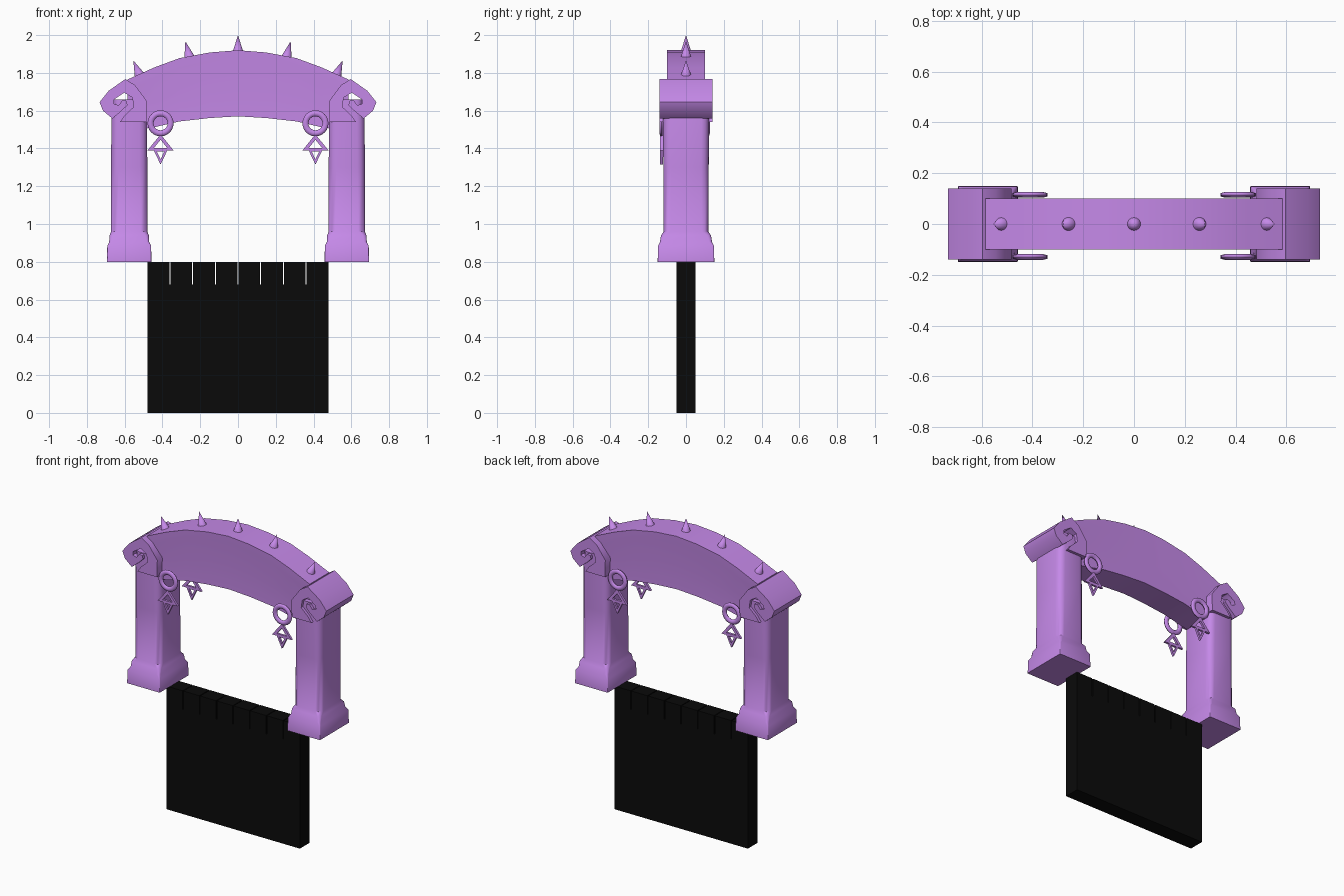
import bpy, bmesh, math
from mathutils import Vector

if "Cube" in bpy.data.objects:
    bpy.data.objects.remove(bpy.data.objects["Cube"])


def material(name, col):
    m = bpy.data.materials.new(name)
    m.diffuse_color = col
    m.use_nodes = True
    m.node_tree.nodes["Principled BSDF"].inputs["Base Color"].default_value = m.diffuse_color
    return m


PURPLE = material("purple", (0.56, 0.25, 0.81, 1))
BLACK = material("black", (0.003, 0.003, 0.003, 1))


def finish(name, bm, mat, smooth=None):
    bmesh.ops.recalc_face_normals(bm, faces=bm.faces)
    me = bpy.data.meshes.new(name)
    bm.to_mesh(me)
    bm.free()
    ob = bpy.data.objects.new(name, me)
    bpy.context.collection.objects.link(ob)
    me.materials.append(mat)
    if smooth:
        bpy.ops.object.select_all(action='DESELECT')
        ob.select_set(True)
        bpy.context.view_layer.objects.active = ob
        bpy.ops.object.shade_smooth_by_angle(angle=math.radians(smooth))
    return ob


def loft(bm, rings, closed=False):
    """Skin a list of equal-length point rings; cap the ends or join them."""
    vs = [[bm.verts.new(p) for p in r] for r in rings]
    n = len(vs[0])
    for i in range(len(vs) if closed else len(vs) - 1):
        a, b = vs[i], vs[(i + 1) % len(vs)]
        for k in range(n):
            bm.faces.new((a[k], a[(k + 1) % n], b[(k + 1) % n], b[k]))
    if not closed:
        bm.faces.new(vs[0])
        bm.faces.new(vs[-1])


def extrude_xz(bm, pts, y0, y1):
    loft(bm, [[(x, y, z) for x, z in pts] for y in (y0, y1)])


# Gate panel with narrow slits along the top
bm = bmesh.new()
pts = [(-0.48, 0), (0.48, 0), (0.48, 0.8)]
for i in range(3, -4, -1):
    x = i * 0.12
    pts += [(x + 0.003, 0.8), (x + 0.003, 0.68), (x - 0.003, 0.68), (x - 0.003, 0.8)]
pts.append((-0.48, 0.8))
extrude_xz(bm, pts, -0.05, 0.05)
finish("gate_panel", bm, BLACK)


def rounded_rect(cx, z, hx, hy, r):
    out = []
    for q, (sx, sy) in enumerate(((1, 1), (-1, 1), (-1, -1), (1, -1))):
        for k in range(4):
            a = (q + k / 3) * math.pi / 2
            out.append((cx + sx * (hx - r) + r * math.cos(a),
                        sy * (hy - r) + r * math.sin(a), z))
    return out


PILLAR = [(0.80, .118, .150, .004), (0.885, .116, .148, .006), (0.905, .106, .138, .015),
          (0.94, .104, .132, .02), (0.96, .096, .118, .035), (1.30, .096, .120, .04),
          (1.55, .094, .122, .04), (1.66, .080, .122, .03)]
SCROLL = [(.485, 1.54), (.482, 1.65), (.545, 1.735), (.597, 1.767), (.685, 1.705), (.733, 1.645),
          (.715, 1.60), (.665, 1.558), (.615, 1.60), (.585, 1.63), (.59, 1.652), (.612, 1.655),
          (.632, 1.628), (.658, 1.637), (.655, 1.66), (.602, 1.695), (.56, 1.67), (.552, 1.62),
          (.60, 1.575), (.625, 1.54)]

for s, side in ((-1, "left"), (1, "right")):
    # Pillar with stepped foot
    bm = bmesh.new()
    loft(bm, [rounded_rect(s * 0.576, *p) for p in PILLAR])
    finish(side + "_pillar", bm, PURPLE, 40)
    # Curled scroll capital
    bm = bmesh.new()
    extrude_xz(bm, [(s * x, z) for x, z in SCROLL], -0.14, 0.14)
    finish(side + "_scroll_capital", bm, PURPLE, 50)

# Arched beam: columns are x and z at the crown, ledge, middle and underside
ARCH = [(0, 1.92, 1.88, 1.73, 1.57), (.15, 1.908, 1.862, 1.715, 1.561),
        (.31, 1.878, 1.827, 1.687, 1.543), (.44, 1.83, 1.772, 1.652, 1.513),
        (.585, 1.765, 1.70, 1.60, 1.49)]
DEPTH = (0.10, 0.098, 0.088, 0.088)
rings = []
for s, rows in ((-1, ARCH[:0:-1]), (1, ARCH)):
    for x, *zs in rows:
        half = list(zip(DEPTH, zs))
        rings.append([(s * x, -d, z) for d, z in half] + [(s * x, d, z) for d, z in reversed(half)])
bm = bmesh.new()
loft(bm, rings)
finish("arch_beam", bm, PURPLE, 25)

# Spikes along the crown
for i, (x, z, tilt) in enumerate(((-.52, 1.785, -.4), (-.257, 1.882, -.25), (0, 1.912, 0),
                                  (.257, 1.882, .25), (.52, 1.785, .4))):
    d = Vector((math.sin(tilt), 0, math.cos(tilt)))
    bm = bmesh.new()
    bmesh.ops.create_cone(bm, cap_ends=True, segments=16, radius1=0.028, radius2=0, depth=0.088)
    ob = finish("spike_%d" % (i + 1), bm, PURPLE, 50)
    ob.location = Vector((x, 0, z)) + d * 0.044
    ob.rotation_euler = (0, tilt, 0)


def frame(bm, cx, y, pts, inner):
    """Flat triangular frame with an opening."""
    c = (sum(p[0] for p in pts) / 3, sum(p[1] for p in pts) / 3)
    small = [tuple(c[j] + (p[j] - c[j]) * inner for j in (0, 1)) for p in pts]
    loft(bm, [[(cx + x, y + dy, z) for x, z in ring] for ring, dy in
              ((pts, -.007), (pts, .007), (small, .007), (small, -.007))], True)


# Hanging rings with two-triangle pendants, front and back
for s, side in ((-1, "left"), (1, "right")):
    for y, face in ((-0.13, "front"), (0.115, "back")):
        cx = s * 0.41
        bm = bmesh.new()
        rings = []
        for i in range(24):
            a = i * math.tau / 24
            rings.append([(cx + (.053 + .016 * math.cos(b)) * math.cos(a), y + .011 * math.sin(b),
                           1.533 + (.053 + .016 * math.cos(b)) * math.sin(a))
                          for b in (k * math.tau / 8 for k in range(8))])
        loft(bm, rings, True)
        finish("%s_%s_ring" % (side, face), bm, PURPLE, 50)
        bm = bmesh.new()
        frame(bm, cx, y, [(-.07, 1.388), (.07, 1.388), (0, 1.475)], 0.5)
        frame(bm, cx, y, [(-.04, 1.398), (.04, 1.398), (0, 1.315)], 0.5)
        finish("%s_%s_pendant" % (side, face), bm, PURPLE)
